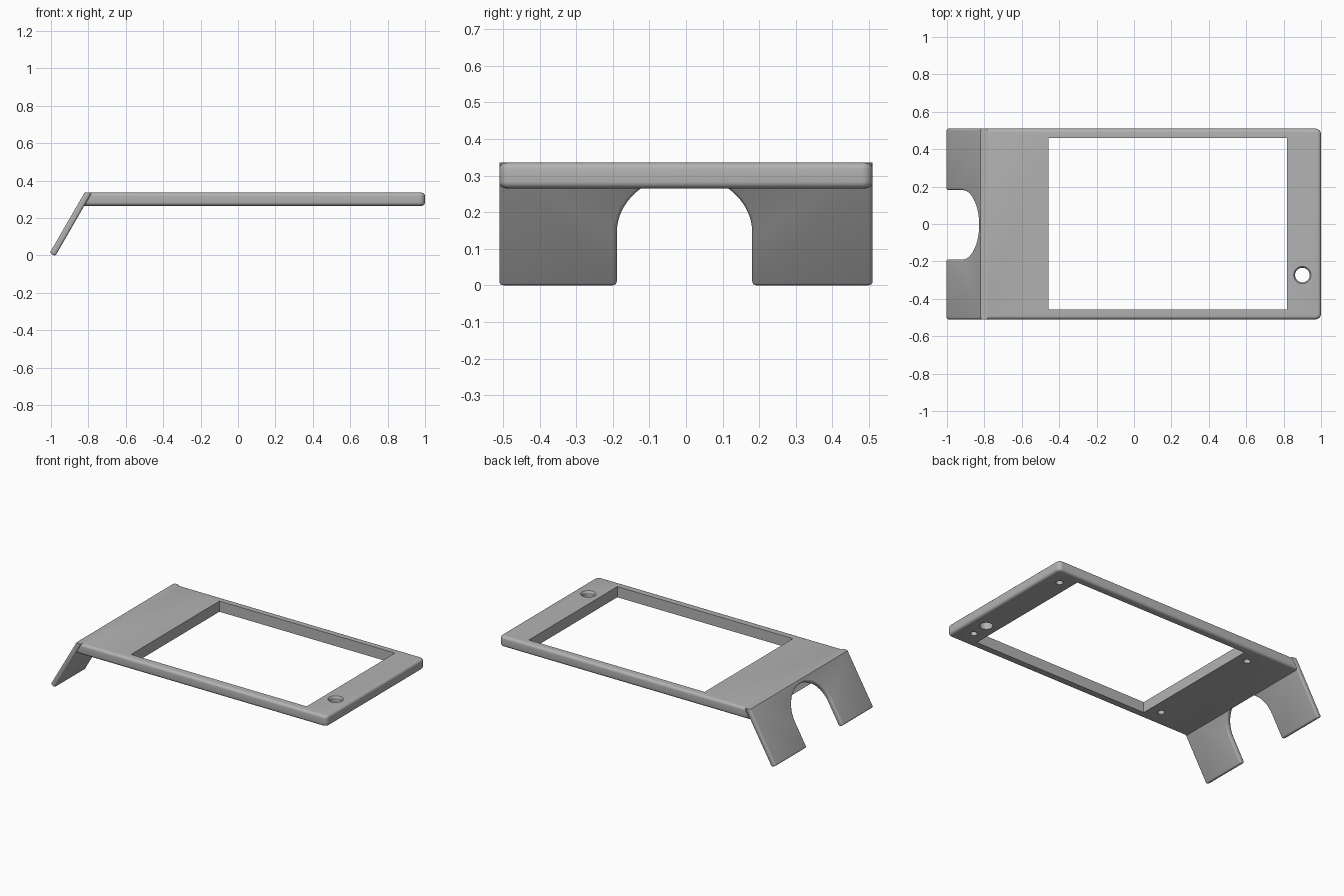
import bpy, bmesh, math
from mathutils import Vector

if "Cube" in bpy.data.objects:
    bpy.data.objects.remove(bpy.data.objects["Cube"])

grey = bpy.data.materials.new("plain grey")
grey.use_nodes = True
colour = (0.45, 0.45, 0.45, 1)
grey.diffuse_color = colour
grey.node_tree.nodes["Principled BSDF"].inputs["Base Color"].default_value = colour

HALF_W, TOP, BOTTOM = 0.51, 0.335, 0.265
TILT = math.radians(60)
UP_SLOPE = Vector((math.cos(TILT), 0, math.sin(TILT)))
OUTWARD = Vector((-math.sin(TILT), 0, math.cos(TILT)))
FOOT = Vector((-0.977, 0, -0.004))
THICK = 0.034


def prism(near, far):
    """Closed solid between two matching outlines."""
    bm = bmesh.new()
    a = [bm.verts.new(p) for p in near]
    b = [bm.verts.new(p) for p in far]
    bm.faces.new(a)
    bm.faces.new(b[::-1])
    for i in range(len(a)):
        j = (i + 1) % len(a)
        bm.faces.new((a[j], a[i], b[i], b[j]))
    bmesh.ops.recalc_face_normals(bm, faces=bm.faces)
    return bm


def round_edges(bm, radius, rule, segments=5):
    edges = [e for e in bm.edges if rule(e)]
    bmesh.ops.bevel(bm, geom=edges, offset=radius, segments=segments,
                    profile=0.5, affect='EDGES', clamp_overlap=True)


def finish(name, bm):
    mesh = bpy.data.meshes.new(name)
    bm.to_mesh(mesh)
    bm.free()
    mesh.materials.append(grey)
    obj = bpy.data.objects.new(name, mesh)
    bpy.context.collection.objects.link(obj)
    return obj


def smooth(obj):
    bpy.ops.object.select_all(action='DESELECT')
    obj.select_set(True)
    bpy.context.view_layer.objects.active = obj
    bpy.ops.object.shade_smooth_by_angle(angle=math.radians(30))


def slope_x(z):
    return FOOT.x + (z - FOOT.z) / math.tan(TILT)


def cut(obj, cutter):
    """Subtract the cutter, bake the result and drop the cutter."""
    mod = obj.modifiers.new("cut", 'BOOLEAN')
    mod.operation, mod.solver, mod.object = 'DIFFERENCE', 'EXACT', cutter
    cutter.hide_render = True
    graph = bpy.context.evaluated_depsgraph_get()
    mesh = bpy.data.meshes.new_from_object(obj.evaluated_get(graph))
    obj.modifiers.clear()
    obj.data = mesh
    bpy.data.objects.remove(cutter)


def round_cutter(x, y, z0, z1, r0, r1):
    def ring(r, z):
        return [(x + r * math.cos(t * math.tau / 32),
                 y + r * math.sin(t * math.tau / 32), z) for t in range(32)]
    return finish("hole_cutter", prism(ring(r0, z0), ring(r1, z1)))


# Flat frame plate, with a sloped end that meets the flap
side = [(slope_x(BOTTOM), BOTTOM), (1, BOTTOM), (1, TOP), (slope_x(TOP), TOP)]
bm = prism([(x, -HALF_W, z) for x, z in side], [(x, HALF_W, z) for x, z in side])
round_edges(bm, 0.03, lambda e: all(v.co.x > 0.99 for v in e.verts)
            and abs(e.verts[0].co.z - e.verts[1].co.z) > 0.01, 6)
round_edges(bm, 0.018, lambda e: e.calc_face_angle(0) > 0.5
            and any(v.co.x > 0 for v in e.verts))
plate = finish("frame_plate", bm)

# Window opening
window = [(-0.457, -0.456), (0.818, -0.456), (0.818, 0.46), (-0.457, 0.46)]
cut(plate, finish("window_cutter", prism([(x, y, 0) for x, y in window],
                                         [(x, y, 1) for x, y in window])))

# Through hole with a flared rim
cut(plate, round_cutter(0.9, -0.273, 0.2, 0.4, 0.039, 0.039))
cut(plate, round_cutter(0.9, -0.273, TOP - 0.012, TOP + 0.004, 0.038, 0.049))

# Blind screw holes underneath
for x in (-0.535, 0.897):
    for y in (-0.39, 0.39):
        cut(plate, round_cutter(x, y, 0.2, 0.31, 0.021, 0.021))
smooth(plate)

# Sloping flap with an arched notch
ARCH_R, ARCH_U, ARCH_Y = 0.185, 0.164, -0.004
outline = [(0, -HALF_W), (0, ARCH_Y - ARCH_R)]
for i in range(33):
    t = math.pi * i / 32
    outline.append((ARCH_U + ARCH_R * math.sin(t), ARCH_Y - ARCH_R * math.cos(t)))
outline += [(0, ARCH_Y + ARCH_R), (0, HALF_W), (None, HALF_W), (None, -HALF_W)]


def flap_layer(depth):
    base = FOOT + OUTWARD * depth
    to_top = (TOP - base.z) / UP_SLOPE.z
    return [base + UP_SLOPE * (to_top if u is None else u) + Vector((0, y, 0))
            for u, y in outline]


bm = prism(flap_layer(0), flap_layer(THICK))
round_edges(bm, 0.011, lambda e: e.calc_face_angle(0) > 0.5
            and any(v.co.z < TOP - 0.001 for v in e.verts), 4)
smooth(finish("sloping_flap", bm))
